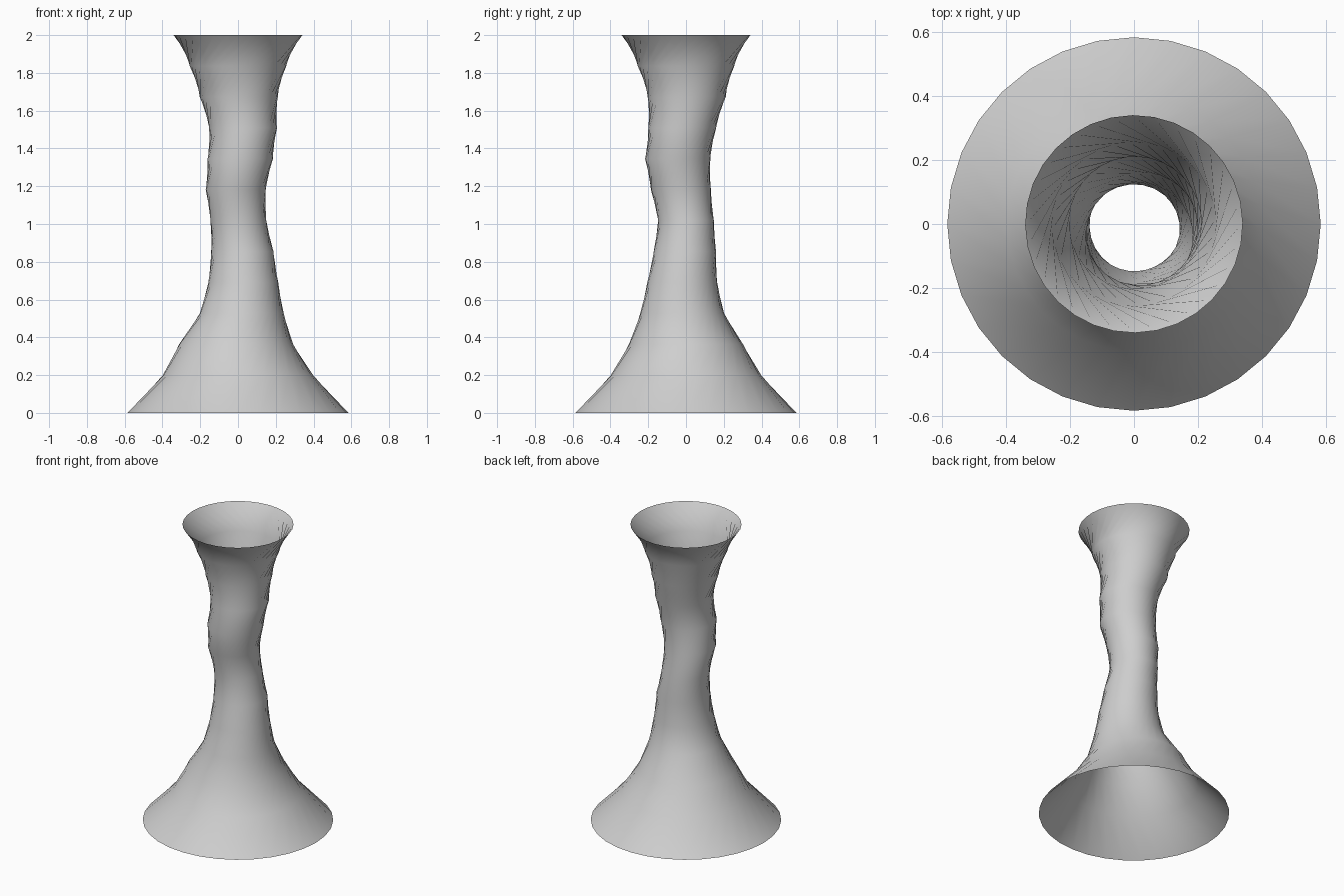
import bpy
import bmesh
from math import cos, sin, tau, radians

old = bpy.data.objects.get("Cube")
if old:
    bpy.data.objects.remove(old, do_unlink=True)

SIDES = 32

# Wandering centre line with radii: (centre x, centre y, radius)
RINGS = [
    (0, 0, .585), (0, 0, .398), (-.01, 0, .302), (.02, -.02, .222),
    (.028, -.02, .185), (.023, -.006, .165), (.002, 0, .148),
    (-.012, -.027, .159), (.012, -.044, .173), (.027, -.02, .18),
    (.004, .004, .207), (0, 0, .256), (0, 0, .341),
]
FOOT_HEIGHT = 0.2
STEP = (2 - FOOT_HEIGHT) / (len(RINGS) - 2)


def make_material(name, colour):
    mat = bpy.data.materials.new(name)
    mat.use_nodes = True
    mat.diffuse_color = colour
    mat.node_tree.nodes["Principled BSDF"].inputs["Base Color"].default_value = colour
    return mat


def add_ring(bm, cx, cy, radius, z, turn):
    angles = [tau * i / SIDES + turn for i in range(SIDES)]
    return [bm.verts.new((cx + radius * cos(a), cy + radius * sin(a), z)) for a in angles]


# Open tube: rings turn further with each step up, so the wall twists
bm = bmesh.new()
rings = []
turn = 0
for k, (cx, cy, radius) in enumerate(RINGS):
    z = FOOT_HEIGHT + STEP * (k - 1) if k else 0
    if k:
        turn += radians(18 + 2 * k)
    rings.append(add_ring(bm, cx, cy, radius, z, turn))

for low, high in zip(rings, rings[1:]):
    for i in range(SIDES):
        j = (i + 1) % SIDES
        # Split each quad along its shorter diagonal
        bm.faces.new((low[i], low[j], high[i]))
        bm.faces.new((low[j], high[j], high[i]))

for face in bm.faces:
    face.smooth = True

mesh = bpy.data.meshes.new("twisted_vase_wall")
bm.to_mesh(mesh)
bm.free()
mesh.materials.append(make_material("light_grey", (.62, .62, .62, 1)))
vase = bpy.data.objects.new("twisted_vase_wall", mesh)
bpy.context.collection.objects.link(vase)
